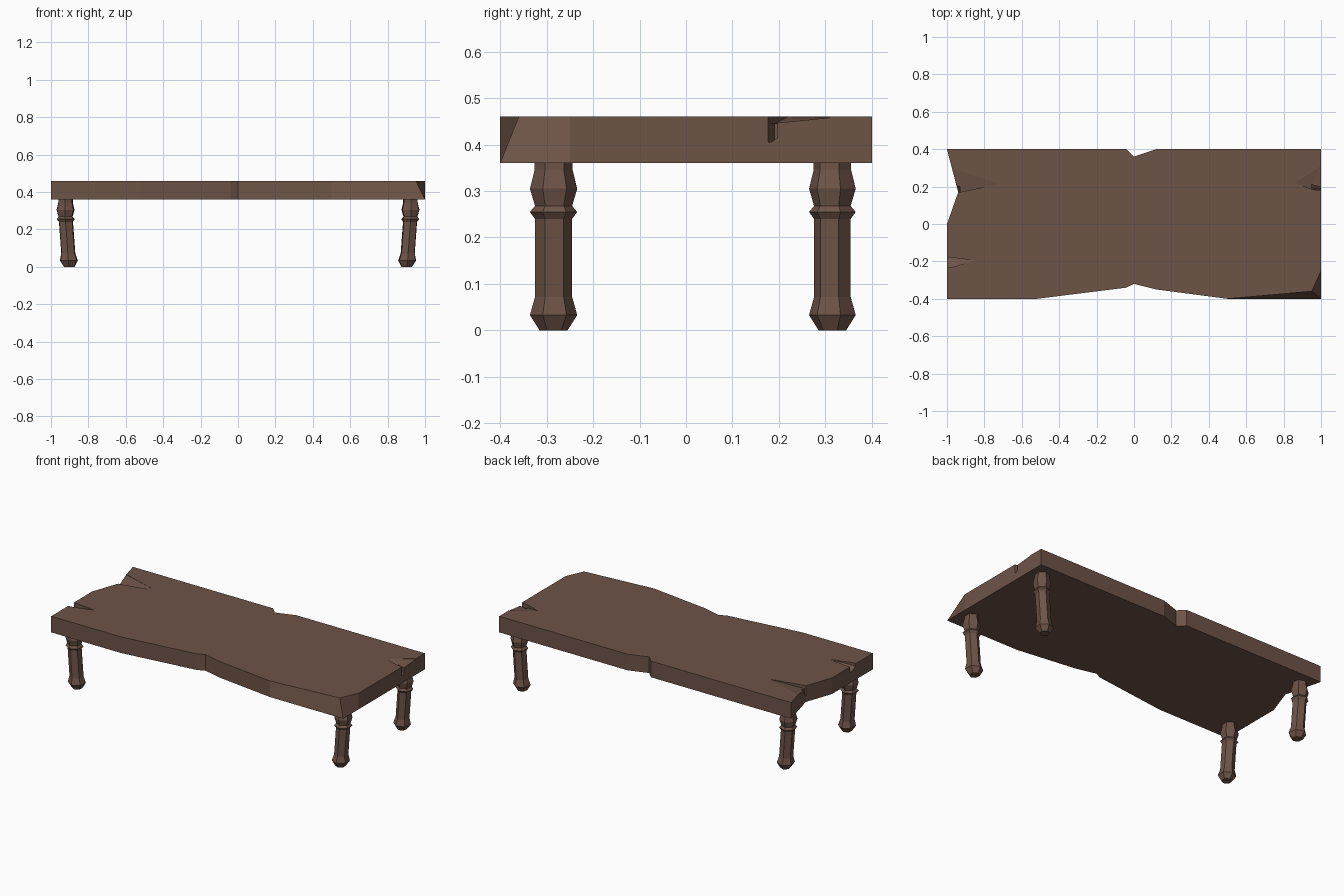
import bpy, bmesh, math

if "Cube" in bpy.data.objects:
    bpy.data.objects.remove(bpy.data.objects["Cube"])

wood = bpy.data.materials.new("dark_wood")
wood.diffuse_color = (0.155, 0.088, 0.064, 1)
wood.use_nodes = True
wood.node_tree.nodes["Principled BSDF"].inputs["Base Color"].default_value = wood.diffuse_color


def make_object(name, bm):
    bmesh.ops.recalc_face_normals(bm, faces=bm.faces)
    mesh = bpy.data.meshes.new(name)
    bm.to_mesh(mesh)
    bm.free()
    mesh.materials.append(wood)
    obj = bpy.data.objects.new(name, mesh)
    bpy.context.collection.objects.link(obj)
    return obj


def loft(rings):
    bm = bmesh.new()
    loops = [[bm.verts.new(p) for p in ring] for ring in rings]
    for a, b in zip(loops, loops[1:]):
        for i in range(len(a)):
            j = (i + 1) % len(a)
            bm.faces.new((a[i], a[j], b[j], b[i]))
    bm.faces.new(loops[0][::-1])
    bm.faces.new(loops[-1])
    return bm


# Tabletop: worn plank outline, with one corner chipped away on top
outline = [(-1, -0.4), (-0.52, -0.4), (-0.04, -0.34), (0, -0.32), (0.12, -0.35),
           (0.5, -0.4), (1, -0.4), (1, -0.25), (1, 0.4), (0.12, 0.4), (0, 0.36),
           (-0.04, 0.4), (-1, 0.4), (-0.94, 0.17), (-1, 0)]
worn = [(0.95, -0.36) if p == (1, -0.4) else p for p in outline]
tabletop = make_object("tabletop", loft([[(x, y, 0.36) for x, y in outline],
                                         [(x, y, 0.46) for x, y in worn]]))

# Splits in the plank ends: a shallow tapering wedge and a deep narrow chip
cuts = [
    [(-1.1, 0.17, 0.44), (-0.93, 0.17, 0.44), (-1.1, 0.29, 0.458), (-0.95, 0.29, 0.458), (-0.72, 0.215, 0.46)],
    [(-1.1, 0.17, 0.40), (-0.93, 0.17, 0.40), (-0.93, 0.20, 0.43), (-1.1, 0.23, 0.43)],
    [(1.1, 0.155, 0.445), (0.94, 0.19, 0.445), (1.1, 0.32, 0.46), (1.0, 0.31, 0.458), (0.86, 0.22, 0.46)],
    [(1.1, 0.15, 0.405), (0.95, 0.19, 0.405), (0.95, 0.21, 0.42), (1.1, 0.17, 0.405)],
    [(-1.1, -0.17, 0.42), (-0.97, -0.18, 0.42), (-1.1, -0.24, 0.44), (-0.97, -0.23, 0.445), (-0.85, -0.195, 0.46)],
]
for i, points in enumerate(cuts):
    bm = bmesh.new()
    for x, y, z in points:
        bm.verts.new((x, y, z))
        bm.verts.new((x, y, 0.5))
    result = bmesh.ops.convex_hull(bm, input=bm.verts)
    loose = [v for v in bm.verts if not v.link_faces]
    bmesh.ops.delete(bm, geom=loose, context='VERTS')
    cutter = make_object(f"split_cutter_{i}", bm)
    cutter.hide_render = True
    cutter.hide_set(True)
    mod = tabletop.modifiers.new(f"split_{i}", 'BOOLEAN')
    mod.operation = 'DIFFERENCE'
    mod.solver = 'EXACT'
    mod.object = cutter

# Bake the splits and discard the cutters
depsgraph = bpy.context.evaluated_depsgraph_get()
tabletop_mesh = bpy.data.meshes.new_from_object(tabletop.evaluated_get(depsgraph))
tabletop.modifiers.clear()
tabletop.data = tabletop_mesh
for obj in list(bpy.data.objects):
    if obj.name.startswith("split_cutter"):
        bpy.data.objects.remove(obj)

# Turned six-sided legs, leaning slightly inward toward the foot
profile = [(0, 0.03), (0.033, 0.051), (0.072, 0.04), (0.24, 0.04), (0.255, 0.051),
           (0.268, 0.04), (0.305, 0.051), (0.345, 0.041), (0.365, 0.041)]


def make_leg(name, side, y, turn):
    rings = []
    for z, r in profile:
        cx = 0.902 + 0.02 * min(z / 0.27, 1)
        rings.append([(side * (cx + r * math.cos(a)), y + r * math.sin(a), z)
                      for a in (math.radians(30 + turn + 60 * k) for k in range(6))])
    make_object(name, loft(rings))


for label, side in (("left", -1), ("right", 1)):
    make_leg(f"front_{label}_leg", side, -0.285, 3)
    make_leg(f"back_{label}_leg", side, 0.315, -10)
